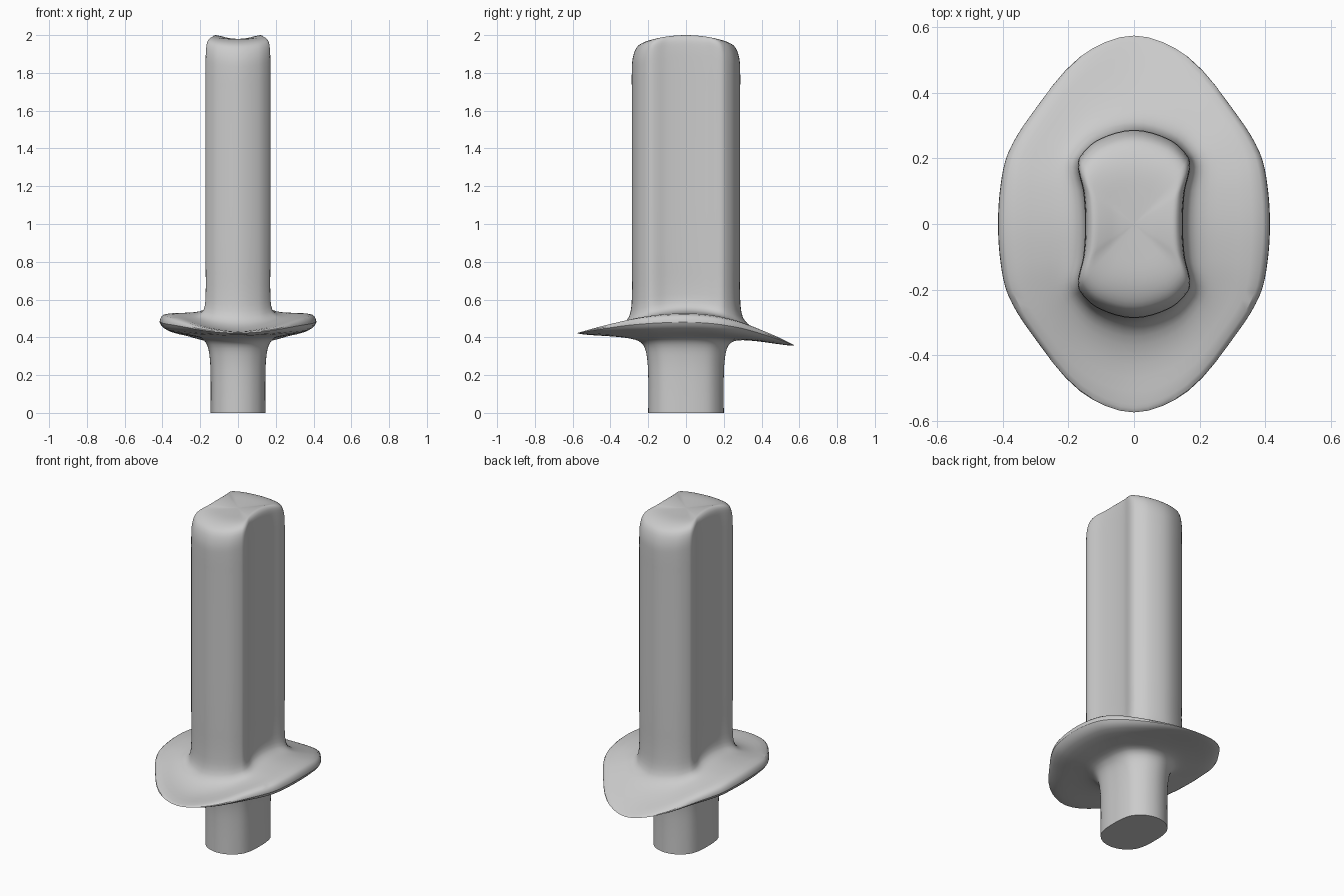
import bpy, bmesh
from mathutils import Vector
from mathutils.geometry import interpolate_bezier

if "Cube" in bpy.data.objects:
    bpy.data.objects.remove(bpy.data.objects["Cube"])

# Quarter cross-sections, from the +x side round to the +y end
TANG = [(.145, 0), (.143, .06), (.13, .118), (.105, .155), (.06, .187), (0, .2)]
RIM = [(.415, 0), (.407, .12), (.385, .215), (.32, .325), (.165, .51), (0, .575)]
BODY = [(.149, 0), (.155, .1), (.171, .17), (.165, .205), (.11, .257), (0, .287)]


def spline(pts, steps, closed=False):
    """Smooth curve through the points, with chord-length tangents."""
    n = len(pts)
    get = (lambda i: pts[i % n]) if closed else (lambda i: pts[max(0, min(n - 1, i))])

    def tangent(i):
        a, b, c = get(i - 1), get(i), get(i + 1)
        return (c - a) / max((b - a).length + (c - b).length, 1e-6)

    out = []
    for i in range(n if closed else n - 1):
        p, q = get(i), get(i + 1)
        h = (q - p).length / 3
        out += interpolate_bezier(p, p + tangent(i) * h, q - tangent(i + 1) * h, q, steps + 1)[:-1]
    if not closed:
        out.append(pts[-1])
    return out


def ring(base, t, z_side, z_front=None, z_back=None, sx=1, sy=1):
    """Section blended from base towards the rim; height varies from sides to ends."""
    z_front = z_side if z_front is None else z_front
    z_back = z_front if z_back is None else z_back
    q = [((a + (c - a) * t) * sx, (b + (d - b) * t) * sy) for (a, b), (c, d) in zip(base, RIM)]
    loop = q + [(-x, y) for x, y in q[-2::-1]]
    loop += [(x, -y) for x, y in loop[-2:0:-1]]
    end = q[-1][1]
    pts = []
    for x, y in loop:
        z_end = z_back if y > 0 else z_front
        pts.append(Vector((x, y, z_side + (z_end - z_side) * (y / end) ** 2)))
    return spline(pts, 4, True)


rings = [
    # lower stem and its flare
    ring(TANG, 0, 0), ring(TANG, 0, .2), ring(TANG, .02, .3),
    ring(TANG, .07, .36), ring(TANG, .18, .395, .387, .383),
    # guard underside, rim and top
    ring(TANG, .45, .412, .403, .38), ring(TANG, .85, .438, .413, .36),
    ring(RIM, 0, .48, .422, .356),
    ring(BODY, .92, .52, .428, .368), ring(BODY, .5, .53, .437, .415),
    ring(BODY, .2, .538, .465, .458), ring(BODY, .05, .565, .51, .505),
    # upright body
    ring(BODY, 0, .63, .6), ring(BODY, 0, .8), ring(BODY, 0, 1.7),
    # saddle-shaped top
    ring(BODY, 0, 1.87, 1.81), ring(BODY, 0, 1.94, 1.875, sx=.99, sy=.985),
    ring(BODY, 0, 1.98, 1.935, sx=.95, sy=.91),
    ring(BODY, 0, 1.999, 1.962, sx=.84, sy=.78),
    ring(BODY, 0, 1.996, 1.977, sx=.65, sy=.58),
    ring(BODY, 0, 1.985, 1.98, sx=.35, sy=.32),
    ring(BODY, 0, 1.98, sx=.04, sy=.04),
]

# Smooth along the height as well, then skin the grid
columns = [spline(list(col), 3) for col in zip(*rings)]
bm = bmesh.new()
grid = [[bm.verts.new(p) for p in col] for col in columns]
for i, col in enumerate(grid):
    nxt = grid[(i + 1) % len(grid)]
    for j in range(len(col) - 1):
        bm.faces.new((col[j], nxt[j], nxt[j + 1], col[j + 1]))
bm.faces.new([c[0] for c in reversed(grid)])
bm.faces.new([c[-1] for c in grid])
bmesh.ops.recalc_face_normals(bm, faces=bm.faces)

mesh = bpy.data.meshes.new("guarded_handle")
bm.to_mesh(mesh)
bm.free()
obj = bpy.data.objects.new("guarded_handle", mesh)
bpy.context.collection.objects.link(obj)
bpy.context.view_layer.objects.active = obj
obj.select_set(True)
bpy.ops.object.shade_smooth_by_angle()
